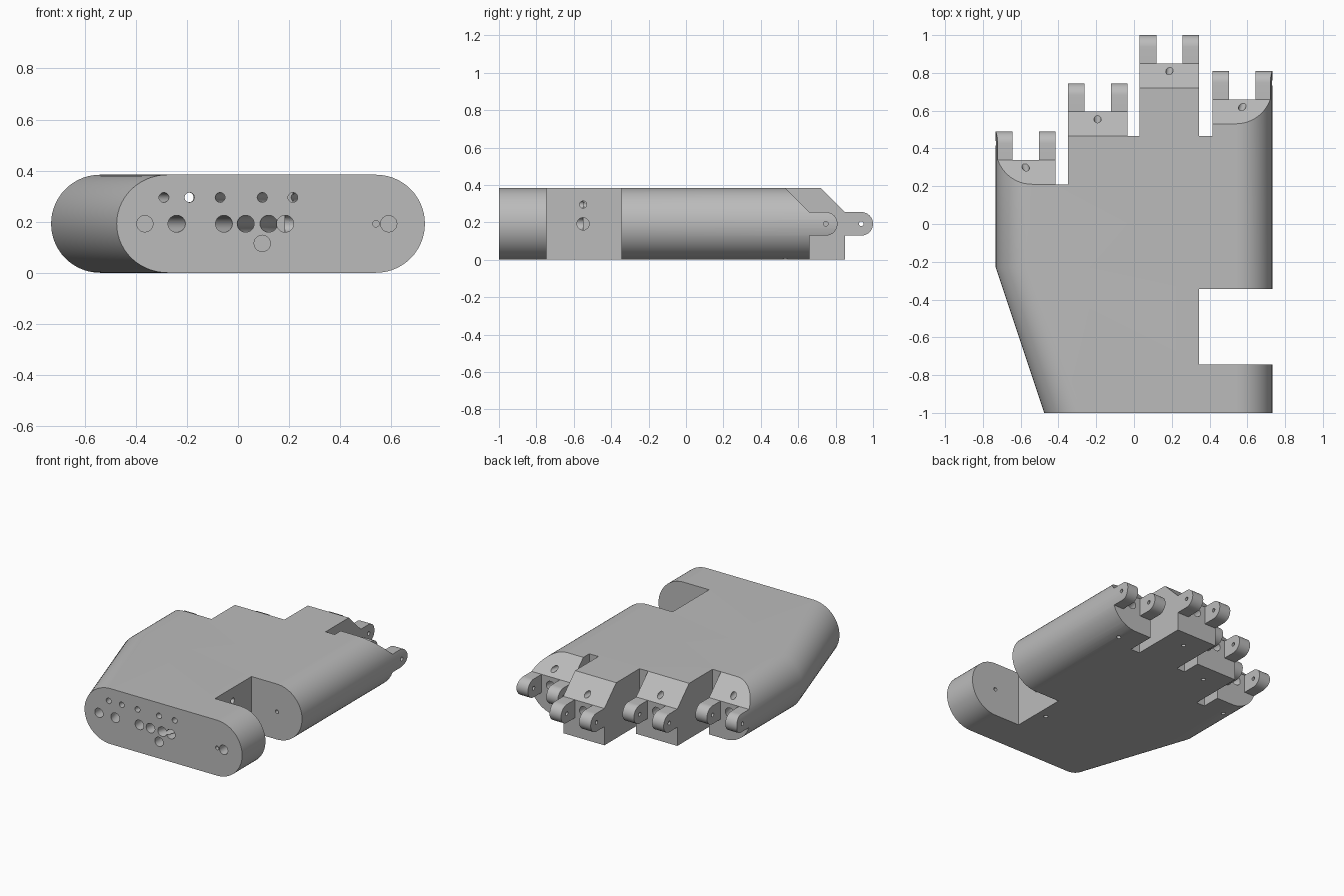
import bpy, bmesh, math
from mathutils import Vector

cube = bpy.data.objects.get("Cube")
if cube:
    bpy.data.objects.remove(cube, do_unlink=True)

W, R = 0.732, 0.192          # half width, edge radius
H = 2 * R

grey = bpy.data.materials.new("plain grey")
grey.use_nodes = True
grey.diffuse_color = (0.5, 0.5, 0.5, 1)
grey.node_tree.nodes["Principled BSDF"].inputs["Base Color"].default_value = (0.5, 0.5, 0.5, 1)


def new_object(name, bm):
    bmesh.ops.recalc_face_normals(bm, faces=bm.faces)
    mesh = bpy.data.meshes.new(name)
    bm.to_mesh(mesh)
    bm.free()
    obj = bpy.data.objects.new(name, mesh)
    bpy.context.collection.objects.link(obj)
    mesh.materials.append(grey)
    return obj


def loft(name, rings):
    """Skin matching closed rings of points and cap both ends."""
    bm = bmesh.new()
    loops = [[bm.verts.new(p) for p in ring] for ring in rings]
    n = len(loops[0])
    for a, b in zip(loops, loops[1:]):
        for i in range(n):
            j = (i + 1) % n
            bm.faces.new((a[i], a[j], b[j], b[i]))
    bm.faces.new(loops[0])
    bm.faces.new(loops[-1])
    return new_object(name, bm)


def cut(cutter):
    """Subtract a solid from the palm and discard it."""
    cutter.hide_render = True
    mod = palm.modifiers.new("cut", "BOOLEAN")
    mod.operation, mod.solver, mod.object = "DIFFERENCE", "EXACT", cutter
    bpy.context.view_layer.objects.active = palm
    bpy.ops.object.modifier_apply(modifier=mod.name)
    bpy.data.objects.remove(cutter, do_unlink=True)


def cut_prism(x0, x1, profile):
    cut(loft("prism_cutter", [[(x, y, z) for y, z in profile] for x in (x0, x1)]))


def cut_box(x0, x1, y0, y1):
    cut_prism(x0, x1, [(y0, -0.1), (y1, -0.1), (y1, 0.6), (y0, 0.6)])


def cut_hole(start, end, radius, sides=24):
    start, end = Vector(start), Vector(end)
    axis = (end - start).normalized()
    u = axis.orthogonal().normalized()
    v = axis.cross(u)
    angles = [math.tau * i / sides for i in range(sides)]
    cut(loft("hole_cutter", [[c + radius * (math.cos(t) * u + math.sin(t) * v) for t in angles]
                             for c in (start, end)]))


def section(y, left, rx, steps=28):
    """Slot-shaped cross section with rounded left and right edges."""
    ring = []
    for side, cx, r in ((1, W - R, R), (-1, left + rx, rx)):
        for i in range(steps + 1):
            t = side * -math.pi / 2 + math.pi * i / steps
            ring.append((cx + r * math.cos(t), y, R + R * math.sin(t)))
    return ring


# Palm slab, tapering towards the wrist on one side
palm = loft("palm", [section(-1, -0.475, 0.2), section(-0.23, -W, R), section(1.05, -W, R)])

# Thumb notch and gaps between the fingers
cut_box(0.345, 0.9, -0.745, -0.345)
for x0, x1, y in ((-0.415, -0.35, 0.21), (-0.035, 0.03, 0.465), (0.345, 0.415, 0.465)):
    cut_box(x0, x1, y, 1.2)

# Knuckles: left and right limit, base end, wrist tube x (upper, lower)
fingers = [(-W, -0.415, 0.34, -0.29, -0.24),
           (-0.35, -0.035, 0.595, -0.19, -0.055),
           (0.03, 0.345, 0.85, -0.07, 0.03),
           (0.415, W, 0.66, 0.095, 0.12)]
PR = 0.063                    # hinge lug radius
for x0, x1, end, upper, lower in fingers:
    mid, pin, slope = (x0 + x1) / 2, end + 0.087, end - 0.13
    # Sloped top and round hinge lugs
    arc = [(pin + PR * math.cos(t), R + PR * math.sin(t))
           for t in [math.pi / 2 - math.pi * i / 20 for i in range(21)]]
    profile = [(slope - 0.1, H + 0.1), (end, R + PR), *arc, (end, R - PR),
               (end, -0.1), (1.2, -0.1), (1.2, H + 0.1)]
    cut_prism(x0 - 0.02, x1 + 0.02, profile)
    cut_box(x0 + 0.088, x1 - 0.088, end, 1.2)
    # Hinge pin, tendon tubes and underside screw hole
    cut_hole((x0 - 0.02, pin, R), (x1 + 0.02, pin, R), 0.013, 16)
    for wrist_x, z, radius, out in ((upper, 0.295, 0.019, end - 0.04), (lower, R, 0.033, end)):
        a, b = Vector((wrist_x, -1, z)), Vector((mid, out, z))
        d = (b - a).normalized()
        cut_hole(a - d * 0.05, b + d * 0.06, radius)
    cut_hole((mid, slope, -0.05), (mid, slope, R), 0.014, 16)

# Thumb tubes turning into the notch
for x, z, radius in ((0.215, 0.295, 0.019), (0.185, R, 0.033)):
    cut_hole((x, -1.05, z), (x, -0.55, z), radius)
    cut_hole((x, -0.55, z), (0.4, -0.55, z), radius)
cut_hole((0.28, -0.55, -0.05), (0.28, -0.55, R), 0.014, 16)

# Thumb hinge pin and blind wrist sockets
cut_hole((0.54, -1.05, R), (0.54, -0.2, R), 0.013, 16)
for x, z in ((-0.365, R), (0.59, R), (0.095, 0.115)):
    cut_hole((x, -1.05, z), (x, -0.85, z), 0.032)

bpy.ops.object.select_all(action="DESELECT")
palm.select_set(True)
bpy.context.view_layer.objects.active = palm
bpy.ops.object.shade_smooth_by_angle(angle=math.radians(25))
